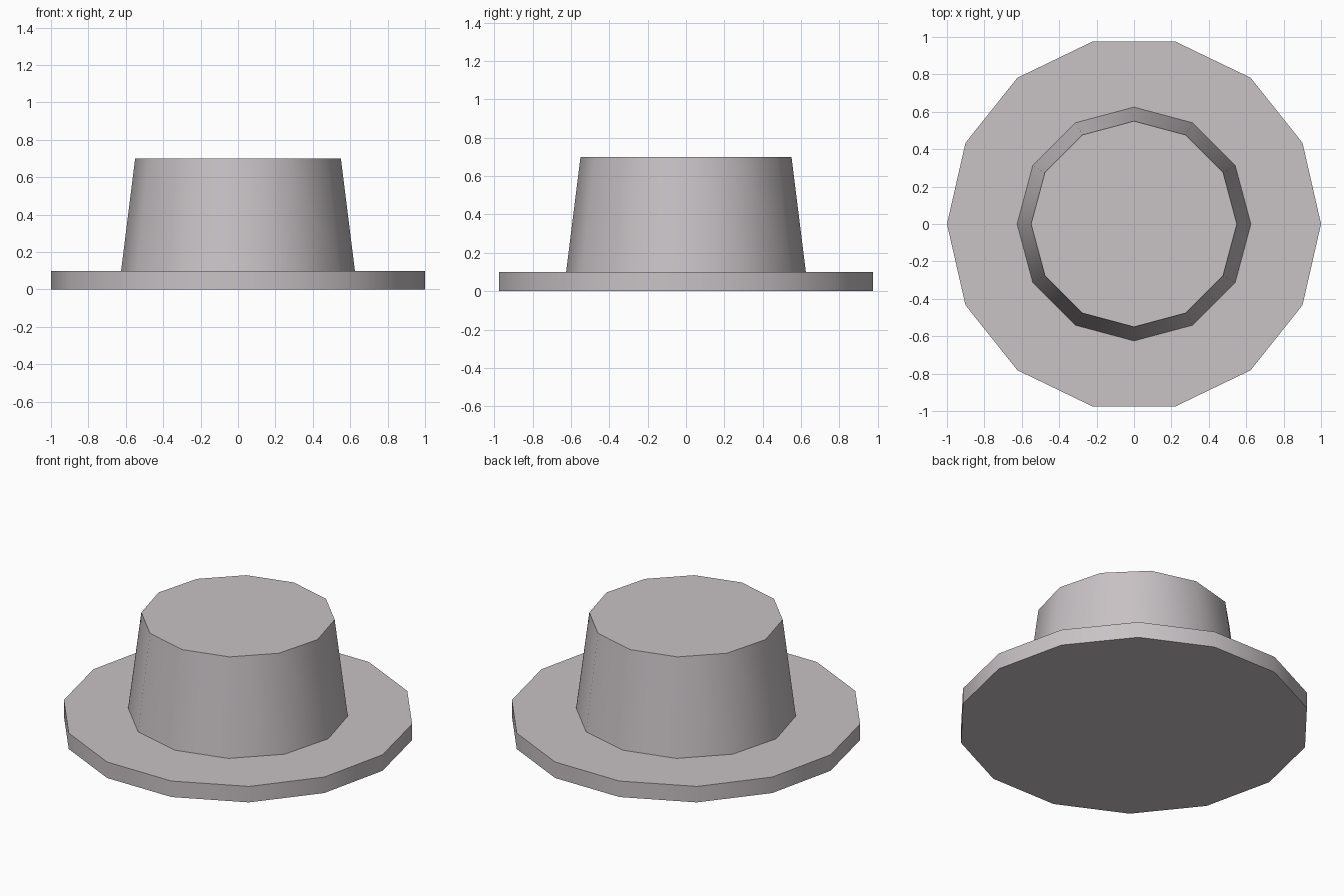
import bpy
import bmesh
from math import radians
from mathutils import Matrix

cube = bpy.data.objects.get("Cube")
if cube:
    bpy.data.objects.remove(cube, do_unlink=True)

# Single warm grey felt
felt = bpy.data.materials.new("warm_grey")
felt.use_nodes = True
felt.diffuse_color = (0.58, 0.54, 0.56, 1)
felt.node_tree.nodes["Principled BSDF"].inputs["Base Color"].default_value = felt.diffuse_color


def frustum(name, sides, r_bottom, r_top, z_bottom, z_top, turn=0):
    """Capped low-poly frustum with smooth walls and sharp rims."""
    bm = bmesh.new()
    place = Matrix.Translation((0, 0, (z_bottom + z_top) / 2)) @ Matrix.Rotation(radians(turn), 4, "Z")
    bmesh.ops.create_cone(bm, cap_ends=True, segments=sides, radius1=r_bottom,
                          radius2=r_top, depth=z_top - z_bottom, matrix=place)
    mesh = bpy.data.meshes.new(name)
    bm.to_mesh(mesh)
    bm.free()
    mesh.materials.append(felt)
    obj = bpy.data.objects.new(name, mesh)
    bpy.context.collection.objects.link(obj)
    bpy.ops.object.select_all(action="DESELECT")
    obj.select_set(True)
    bpy.context.view_layer.objects.active = obj
    bpy.ops.object.shade_smooth_by_angle(angle=radians(40))
    return obj


# Brim, with corners on the x axis
frustum("brim", 14, 1.0, 1.0, 0.0, 0.1, turn=90)

# Tapered crown
frustum("crown", 12, 0.625, 0.55, 0.1, 0.7)
